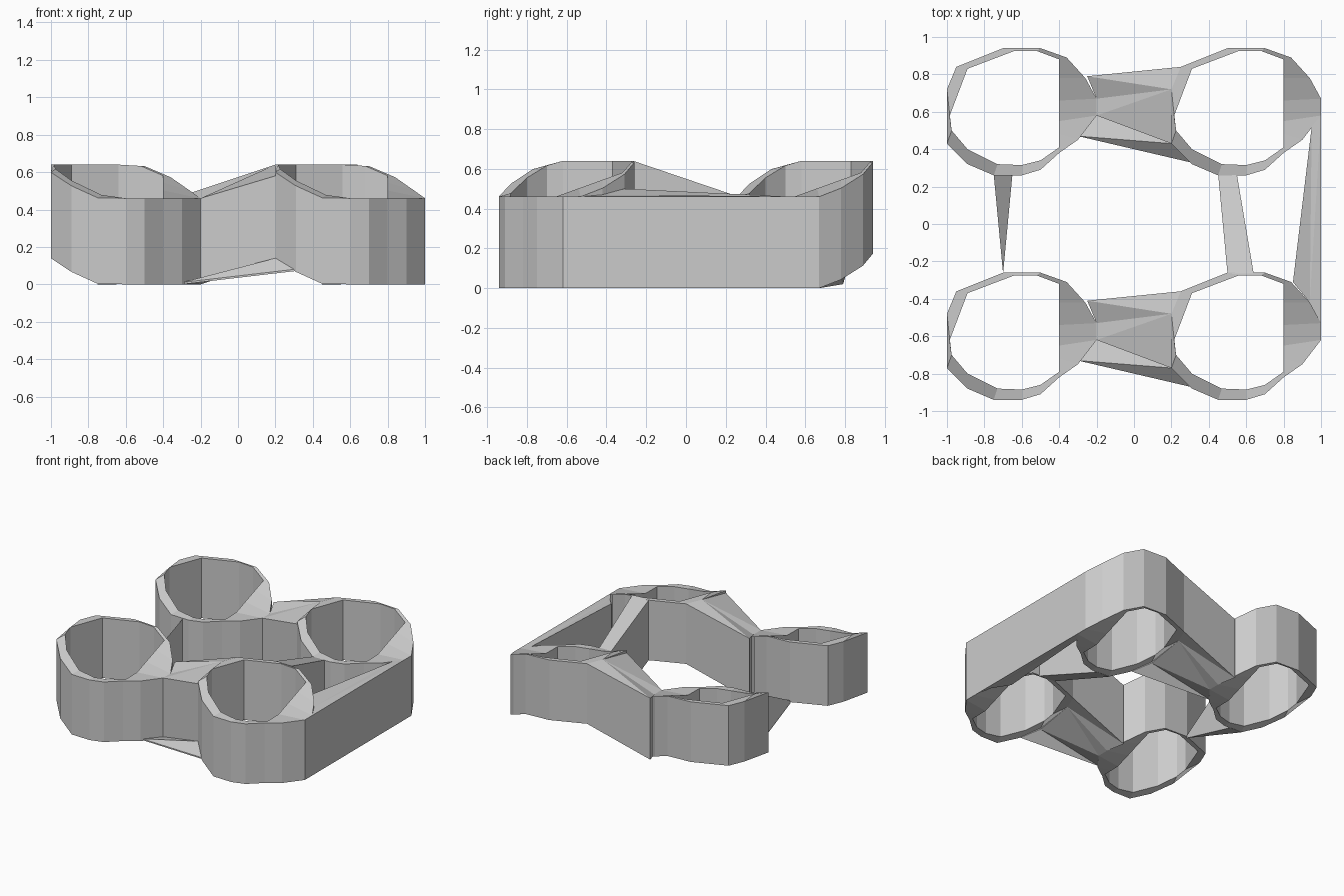
import bpy, bmesh

if "Cube" in bpy.data.objects:
    bpy.data.objects.remove(bpy.data.objects["Cube"])

H = 0.46  # wall height, constant all round each cup

# Outer and inner outlines of one cup, relative to its centre
OUTER = [(.4, -.02), (.3, -.15), (.2, -.22), (.1, -.31), (0, -.34), (-.15, -.34),
         (-.29, -.28), (-.4, -.17), (-.4, .12), (-.35, .24), (-.1, .34), (.1, .34),
         (.24, .29), (.34, .18), (.4, .07)]
INNER = [(.2, -.05), (.2, -.12), (.2, -.19), (.1, -.26), (0, -.285), (-.13, -.28),
         (-.29, -.2), (-.375, -.1), (-.385, -.02), (-.29, .23), (-.04, .325), (.08, .325),
         (.2, .28), (.2, .18), (.2, .06)]


def lift(x, y):
    """Upward shift of the cup edge, highest at the back left."""
    return min(.18, max(0, .08 - .3 * x + .36 * y))


def finish(bm, name):
    bmesh.ops.recalc_face_normals(bm, faces=bm.faces)
    me = bpy.data.meshes.new(name)
    bm.to_mesh(me)
    bm.free()
    ob = bpy.data.objects.new(name, me)
    bpy.context.collection.objects.link(ob)
    return ob


def cup(name, cx, cy):
    bm = bmesh.new()

    def loop(pts, base):
        return [bm.verts.new((cx + x, cy + y, base + lift(x, y))) for x, y in pts]

    rings = [loop(OUTER, 0), loop(OUTER, H), loop(INNER, H), loop(INNER, 0)]
    n = len(OUTER)
    for k in range(4):
        a, b = rings[k], rings[(k + 1) % 4]
        for i in range(n):
            j = (i + 1) % n
            bm.faces.new((a[i], a[j], b[j], b[i]))
    return finish(bm, name)


def bridge(name, pts):
    """Solid web with a plan outline of points (x, y, bottom, top)."""
    bm = bmesh.new()
    low = [bm.verts.new((x, y, lo)) for x, y, lo, hi in pts]
    top = [bm.verts.new((x, y, hi)) for x, y, lo, hi in pts]
    n = len(pts)
    caps = [bm.faces.new(low), bm.faces.new(top)]
    for i in range(n):
        j = (i + 1) % n
        bm.faces.new((low[i], low[j], top[j], top[i]))
    bmesh.ops.triangulate(bm, faces=caps)
    return finish(bm, name)


# Four open cups
for sx, side in ((-1, "left"), (1, "right")):
    for sy, end in ((-1, "front"), (1, "back")):
        cup(f"{end}_{side}_cup", .6 * sx, .6 * sy)

# Webs joining the left and right cups, each with a thin fin at the bottom front
for cy, end in ((-.6, "front"), (.6, "back")):
    bridge(end + "_web", [
        (-.25, cy + .19, .02, .49), (-.2, cy + .07, 0, .46), (-.2, cy - .02, 0, .46),
        (.2, cy - .17, .13, .58), (.2, cy + .12, .18, .64), (.25, cy + .24, .18, .64)])
    bridge(end + "_web_fin", [
        (-.2, cy - .02, 0, .01), (-.3, cy - .13, 0, .01),
        (.3, cy - .27, .07, .08), (.2, cy - .17, .13, .14)])

# Right tie between front and back cups is full height
bridge("right_tie", [(.45, .265, 0, .46), (.55, .265, 0, .46),
                     (.64, -.265, .17, .64), (.5, -.265, .18, .64)])

# Left tie tapers down to a low point on the front cup
bridge("left_tie", [(-.75, .265, 0, .01), (-.65, .265, 0, .46), (-.7, -.265, .17, .19)])

# Long flat wall on the right side
bridge("right_side_wall", [(1, .58, 0, .46), (.95, .52, 0, .46),
                           (.85, -.31, .04, .5), (.94, -.42, .03, .47),
                           (1, -.53, 0, .46)])
